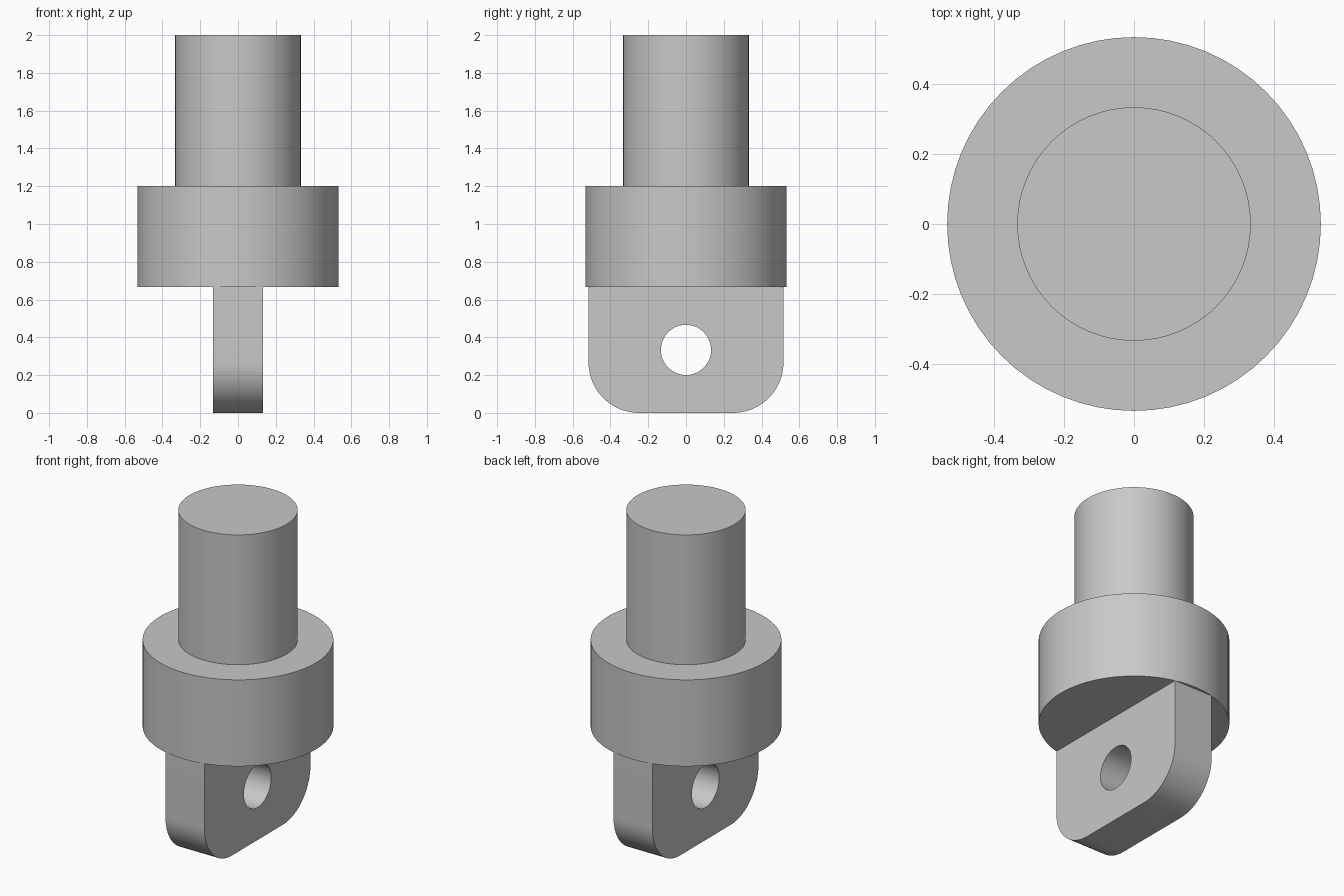
import bpy, bmesh
from math import sin, cos, pi, radians

if "Cube" in bpy.data.objects:
    bpy.data.objects.remove(bpy.data.objects["Cube"], do_unlink=True)

R_COLLAR, R_SHAFT, R_HOLE = 0.533, 0.333, 0.133
Z_TAB, Z_COLLAR, Z_TOP = 0.667, 1.2, 2.0
TAB_HALF_X, TAB_HALF_Y, CORNER = 0.133, 0.516, 0.267
SEGMENTS = 64

steel = bpy.data.materials.new("grey steel")
steel.use_nodes = True
grey = (0.58, 0.58, 0.58, 1)
steel.diffuse_color = grey
steel.node_tree.nodes["Principled BSDF"].inputs["Base Color"].default_value = grey


def make_object(name, bm):
    bmesh.ops.recalc_face_normals(bm, faces=bm.faces)
    mesh = bpy.data.meshes.new(name)
    bm.to_mesh(mesh)
    bm.free()
    mesh.materials.append(steel)
    obj = bpy.data.objects.new(name, mesh)
    bpy.context.collection.objects.link(obj)
    return obj


def activate(obj):
    bpy.ops.object.select_all(action='DESELECT')
    obj.select_set(True)
    bpy.context.view_layer.objects.active = obj


def prism_x(name, outline, half):
    """Extrude a (y, z) outline along x, from -half to half."""
    bm = bmesh.new()
    face = bm.faces.new([bm.verts.new((-half, y, z)) for y, z in outline])
    ext = bmesh.ops.extrude_face_region(bm, geom=[face])["geom"]
    verts = [v for v in ext if isinstance(v, bmesh.types.BMVert)]
    bmesh.ops.translate(bm, verts=verts, vec=(2 * half, 0, 0))
    return make_object(name, bm)


def arc(cy, cz, r, start, end, steps):
    angles = [start + (end - start) * i / steps for i in range(steps + 1)]
    return [(cy + r * cos(a), cz + r * sin(a)) for a in angles]


# Shaft and collar: one stepped solid turned around z
bm = bmesh.new()
rings = []
for r, z in ((R_COLLAR, Z_TAB), (R_COLLAR, Z_COLLAR), (R_SHAFT, Z_COLLAR), (R_SHAFT, Z_TOP)):
    rings.append([bm.verts.new((r * cos(2 * pi * i / SEGMENTS), r * sin(2 * pi * i / SEGMENTS), z))
                  for i in range(SEGMENTS)])
for low, high in zip(rings, rings[1:]):
    for i in range(SEGMENTS):
        j = (i + 1) % SEGMENTS
        bm.faces.new((low[i], low[j], high[j], high[i]))
bm.faces.new(rings[0])
bm.faces.new(rings[-1])
body = make_object("shaft_and_collar", bm)

# Tab: flat lug with rounded lower corners
inner = TAB_HALF_Y - CORNER
outline = [(TAB_HALF_Y, Z_TAB), (-TAB_HALF_Y, Z_TAB)]
outline += arc(-inner, CORNER, CORNER, pi, 1.5 * pi, 16)
outline += arc(inner, CORNER, CORNER, 1.5 * pi, 2 * pi, 16)
tab = prism_x("tab", outline, TAB_HALF_X)

# Pin hole through the tab
cutter = prism_x("hole_cutter", arc(0, Z_TAB / 2, R_HOLE, 0, 2 * pi, 48)[:-1], 2 * TAB_HALF_X)
cutter.hide_render = True
hole = tab.modifiers.new("pin hole", 'BOOLEAN')
hole.operation = 'DIFFERENCE'
hole.solver = 'EXACT'
hole.object = cutter
activate(tab)
bpy.ops.object.modifier_apply(modifier=hole.name)
bpy.data.objects.remove(cutter, do_unlink=True)

for part in (body, tab):
    activate(part)
    bpy.ops.object.shade_smooth_by_angle(angle=radians(30))
